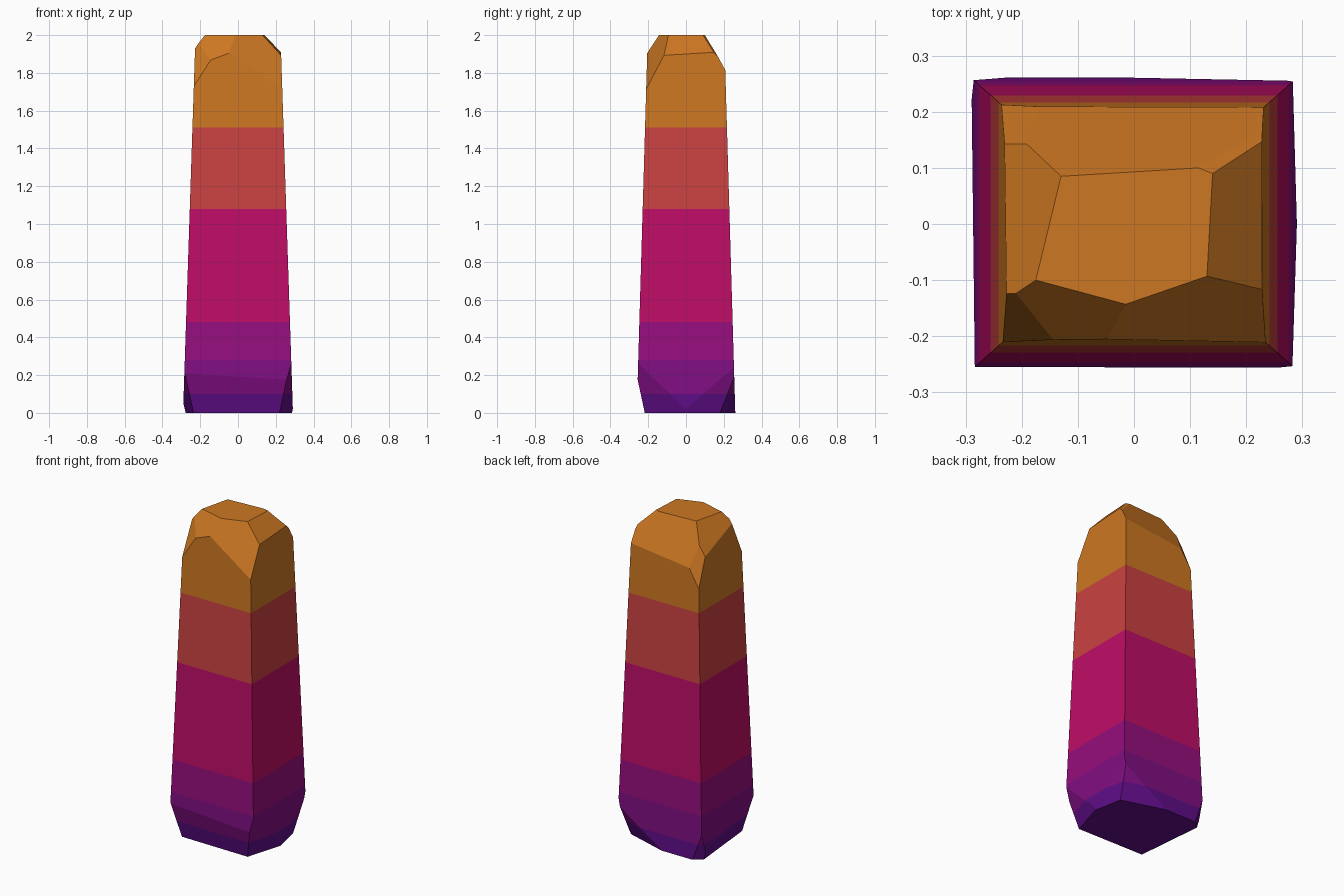
import bpy, bmesh
from mathutils import Vector

if "Cube" in bpy.data.objects:
    bpy.data.objects.remove(bpy.data.objects["Cube"])

MID = Vector((0, 0, 1))


def linear(c):
    c /= 255
    return c / 12.92 if c <= 0.04045 else ((c + 0.055) / 1.055) ** 2.4


def chip(bm, a, b, c):
    """Slice off everything outside the plane through three points and cap it."""
    a, b, c = Vector(a), Vector(b), Vector(c)
    n = (b - a).cross(c - a).normalized()
    if n.dot(a - MID) < 0:
        n = -n
    bmesh.ops.bisect_plane(bm, geom=bm.verts[:] + bm.edges[:] + bm.faces[:],
                           dist=1e-5, plane_co=a, plane_no=n, clear_outer=True)
    bmesh.ops.holes_fill(bm, edges=[e for e in bm.edges if e.is_boundary])


# Tapered square column
bm = bmesh.new()
bmesh.ops.create_cube(bm, size=2)
for v in bm.verts:
    top = v.co.z > 0
    v.co.x *= 0.225 if top else 0.291
    v.co.y *= 0.2025 if top else 0.261
    v.co.z += 1

# Facets around the crown
chip(bm, (-0.13, 0.085, 2), (0.115, 0.10, 2), (0.05, 0.205, 1.80))          # back
chip(bm, (-0.13, 0.085, 2), (-0.175, -0.10, 2), (-0.228, -0.085, 1.915))    # left
chip(bm, (-0.175, -0.10, 2), (-0.015, -0.143, 2), (-0.145, -0.205, 1.87))   # front left
chip(bm, (-0.015, -0.143, 2), (0.13, -0.093, 2), (0.222, -0.115, 1.90))     # front right
chip(bm, (0.13, -0.093, 2), (0.14, 0.09, 2), (0.222, -0.115, 1.90))         # right
chip(bm, (0.115, 0.10, 2), (0.14, 0.09, 2), (0.225, 0.145, 1.912))          # back right
chip(bm, (-0.195, -0.143, 1.935), (-0.145, -0.205, 1.87), (-0.234, -0.21, 1.73))
chip(bm, (-0.20, 0.14, 1.88), (-0.17, 0.205, 1.776), (-0.235, 0.21, 1.665))

# Facets around the foot
chip(bm, (-0.28, -0.255, 0.21), (0.27, -0.256, 0.175), (0, -0.215, 0))      # front
chip(bm, (0.29, 0, 0.02), (0.282, -0.253, 0.26), (0.22, -0.215, 0))         # right, front half
chip(bm, (0.29, 0, 0.02), (0.283, 0.253, 0.24), (0.25, 0.18, 0))            # right, back half
chip(bm, (0.284, 0.255, 0.20), (0.25, 0.18, 0), (0.0, 0.26, 0.01))          # back right
chip(bm, (-0.284, -0.254, 0.22), (-0.235, -0.215, 0), (-0.275, 0.20, 0))    # left
chip(bm, (-0.286, 0.256, 0.16), (-0.275, 0.22, 0), (-0.23, 0.258, 0))       # back left

# Colour bands cut at fixed heights
LEVELS = [0.10, 0.28, 0.48, 1.08, 1.51]
for z in LEVELS:
    bmesh.ops.bisect_plane(bm, geom=bm.verts[:] + bm.edges[:] + bm.faces[:],
                           dist=1e-5, plane_co=(0, 0, z), plane_no=(0, 0, 1))
for f in bm.faces:
    f.material_index = sum(f.calc_center_median().z > z for z in LEVELS)
bmesh.ops.recalc_face_normals(bm, faces=bm.faces[:])

mesh = bpy.data.meshes.new("crystal_column")
bm.to_mesh(mesh)
bm.free()

for name, rgb in [("indigo", (95, 13, 135)), ("violet", (128, 14, 130)),
                  ("purple", (150, 14, 125)), ("magenta", (190, 13, 102)),
                  ("coral red", (203, 65, 65)), ("ochre", (204, 119, 34))]:
    mat = bpy.data.materials.new(name)
    mat.diffuse_color = (*[linear(c) for c in rgb], 1)
    mat.use_nodes = True
    mat.node_tree.nodes["Principled BSDF"].inputs["Base Color"].default_value = mat.diffuse_color
    mesh.materials.append(mat)

bpy.context.collection.objects.link(bpy.data.objects.new("crystal_column", mesh))
